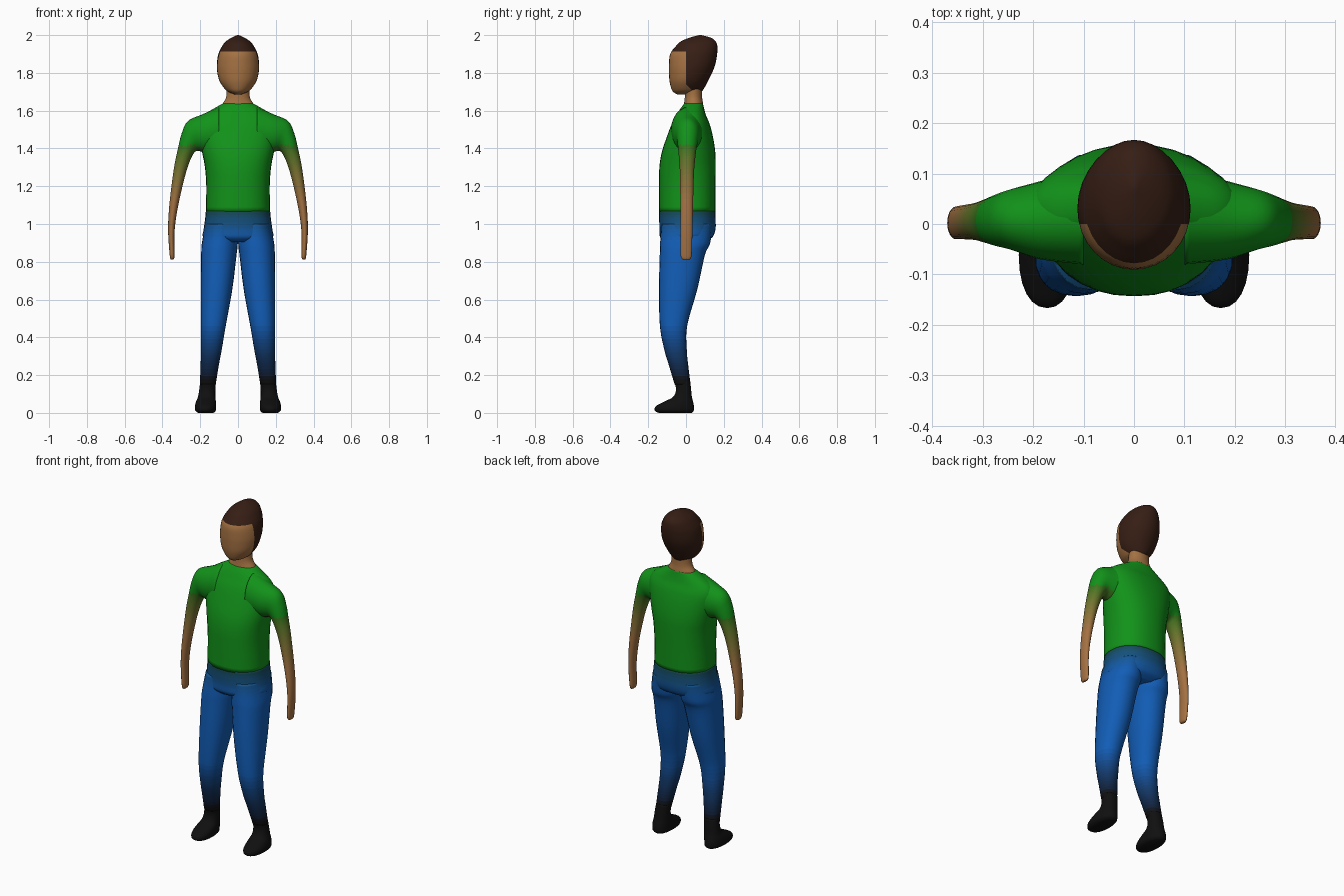
import bpy, bmesh, math
from mathutils import Vector

if "Cube" in bpy.data.objects:
    bpy.data.objects.remove(bpy.data.objects["Cube"])

GREEN = (.006, .29, .01)
BLUE = (.006, .11, .47)
BLACK = (.005, .005, .005)
SKIN = (.37, .165, .055)
HAIR = (.037, .013, .007)
TEAL = (.008, .07, .09)
SLEEVE_EDGE = (.04, .18, .012)

# Vertical colour ramps (height, colour)
LEG_RAMP = [(.17, BLACK), (.32, (.006, .04, .14)), (.48, BLUE), (.92, BLUE), (1.06, TEAL)]
ARM_RAMP = [(1.12, SKIN), (1.41, SLEEVE_EDGE), (1.412, GREEN)]


def ramp(stops):
    def colour(p):
        z = round(p.z / .015) * .015
        if z <= stops[0][0]:
            return stops[0][1]
        for (z0, c0), (z1, c1) in zip(stops, stops[1:]):
            if z <= z1:
                t = (z - z0) / (z1 - z0)
                return tuple(a + (b - a) * t for a, b in zip(c0, c1))
        return stops[-1][1]
    return colour


def flat(c):
    return lambda p: c


def head_colour(p):
    return SKIN if p.z < 1.912 and p.y < max(0, 1.74 - p.z) else HAIR


def material(c):
    name = "colour_" + "_".join(f"{v:.3f}" for v in c)
    mat = bpy.data.materials.get(name)
    if not mat:
        mat = bpy.data.materials.new(name)
        mat.diffuse_color = (*c, 1)
        mat.use_nodes = True
        mat.node_tree.nodes["Principled BSDF"].inputs["Base Color"].default_value = mat.diffuse_color
    return mat


def smooth_rows(rows, steps):
    """Catmull-Rom interpolation between section rows."""
    out = []
    for i in range(len(rows) - 1):
        q = [rows[max(0, min(len(rows) - 1, i + k))] for k in (-1, 0, 1, 2)]
        for s in range(steps):
            t = s / steps
            out.append([.5 * (2 * b + (c - a) * t + (2 * a - 5 * b + 4 * c - d) * t * t
                              + (3 * b - a - 3 * c + d) * t ** 3)
                        for a, b, c, d in zip(*q)])
    return out + [list(rows[-1])]


def loft(name, rows, colour, power=2.0, n=32, steps=4, mirror=False, cuts=()):
    """Rows: outer x, outer z, inner x, inner z, front y, back y."""
    bm = bmesh.new()
    rings = []
    for ax, az, bx, bz, y0, y1 in smooth_rows(rows, steps):
        ring = []
        for k in range(n):
            a = 2 * math.pi * k / n
            c, s = (math.copysign(abs(f) ** (2 / power), f) for f in (math.cos(a), math.sin(a)))
            ring.append(bm.verts.new(((ax + bx + (ax - bx) * c) / 2,
                                      (y0 + y1 + (y1 - y0) * s) / 2,
                                      (az + bz + (az - bz) * c) / 2)))
        rings.append(ring)
    for r0, r1 in zip(rings, rings[1:]):
        for k in range(n):
            j = (k + 1) % n
            bm.faces.new((r0[k], r0[j], r1[j], r1[k]))
    bm.faces.new(rings[0])
    bm.faces.new(rings[-1])
    for co, no in cuts:
        bmesh.ops.bisect_plane(bm, geom=bm.verts[:] + bm.edges[:] + bm.faces[:],
                               plane_co=Vector(co), plane_no=Vector(no))
    bmesh.ops.recalc_face_normals(bm, faces=bm.faces[:])
    me = bpy.data.meshes.new(name)
    slots = {}
    for f in bm.faces:
        f.smooth = True
        mat = material(colour(f.calc_center_median()))
        if mat.name not in slots:
            slots[mat.name] = len(slots)
            me.materials.append(mat)
        f.material_index = slots[mat.name]
    bm.to_mesh(me)
    bm.free()
    ob = bpy.data.objects.new(name, me)
    bpy.context.collection.objects.link(ob)
    if mirror:
        ob.modifiers.new("Mirror", 'MIRROR')
    return ob


def centred(rows):
    return [(rx, z, -rx, z, y0, y1) for z, rx, y0, y1 in rows]


def sided(rows):
    return [(x1, z, x0, z, y0, y1) for z, x0, x1, y0, y1 in rows]


# Shirt body
loft("shirt", centred([
    (1.065, .170, -.143, .155), (1.20, .168, -.143, .156), (1.30, .175, -.141, .157),
    (1.38, .190, -.128, .155), (1.46, .205, -.102, .143), (1.53, .210, -.075, .125),
    (1.575, .185, -.050, .106), (1.61, .130, -.030, .096), (1.637, .082, -.010, .090)]),
    flat(GREEN), power=2.25)

# Sleeves and bare arms
loft("arms", [
    (.10, 1.62, .10, 1.37, -.08, .11), (.19, 1.58, .18, 1.38, -.07, .085),
    (.265, 1.545, .215, 1.387, -.052, .07), (.298, 1.48, .235, 1.373, -.045, .06),
    (.320, 1.39, .258, 1.325, -.038, .05), (.340, 1.29, .284, 1.24, -.032, .042),
    (.363, 1.105, .319, 1.085, -.03, .037), (.370, .97, .336, .96, -.03, .034),
    (.362, .84, .336, .835, -.029, .03), (.357, .813, .342, .813, -.018, .02)],
    ramp(ARM_RAMP), n=24, steps=6, mirror=True)

# Hips of the trousers
loft("hips", centred([
    (1.07, .170, -.143, .155), (1.02, .175, -.142, .157), (.97, .182, -.140, .156),
    (.93, .184, -.137, .140), (.905, .13, -.11, .10)]), ramp(LEG_RAMP), power=2.25)

# Trouser legs
loft("legs", sided([
    (1.00, .002, .172, -.130, .140), (.90, .001, .191, -.137, .128),
    (.835, .008, .195, -.139, .100), (.655, .030, .197, -.143, .060),
    (.46, .065, .196, -.138, .006), (.335, .086, .196, -.115, .004),
    (.25, .102, .198, -.090, .012), (.15, .118, .202, -.060, .024)]),
    ramp(LEG_RAMP), power=2.15, n=24, steps=6, mirror=True)

# Shoes
loft("shoes", sided([
    (.17, .116, .200, -.064, .022), (.125, .120, .205, -.053, .027),
    (.085, .120, .212, -.068, .031), (.06, .117, .222, -.115, .037),
    (.035, .116, .228, -.160, .042), (.012, .118, .226, -.165, .041),
    (0, .130, .212, -.145, .030)]), flat(BLACK), power=2.2, n=24, mirror=True)

# Neck
loft("neck", centred([
    (1.615, .095, -.015, .092), (1.64, .080, -.010, .090),
    (1.675, .062, -.006, .085), (1.74, .062, -.004, .085)]), flat(SKIN))

# Head with face and hair split along clean cuts
loft("head", centred([
    (1.685, .015, -.045, .045), (1.698, .048, -.066, .078), (1.715, .070, -.077, .094),
    (1.755, .097, -.087, .115), (1.80, .109, -.090, .138), (1.845, .112, -.090, .155),
    (1.90, .104, -.084, .165), (1.94, .085, -.055, .166), (1.965, .066, -.030, .158),
    (1.985, .037, .015, .135), (2.0, .004, .068, .082)]),
    head_colour, cuts=[((0, 0, 1.912), (0, 0, 1)), ((0, 0, 1.74), (0, 1, 0)),
                       ((0, 0, 1.74), (0, 1, 1))])
